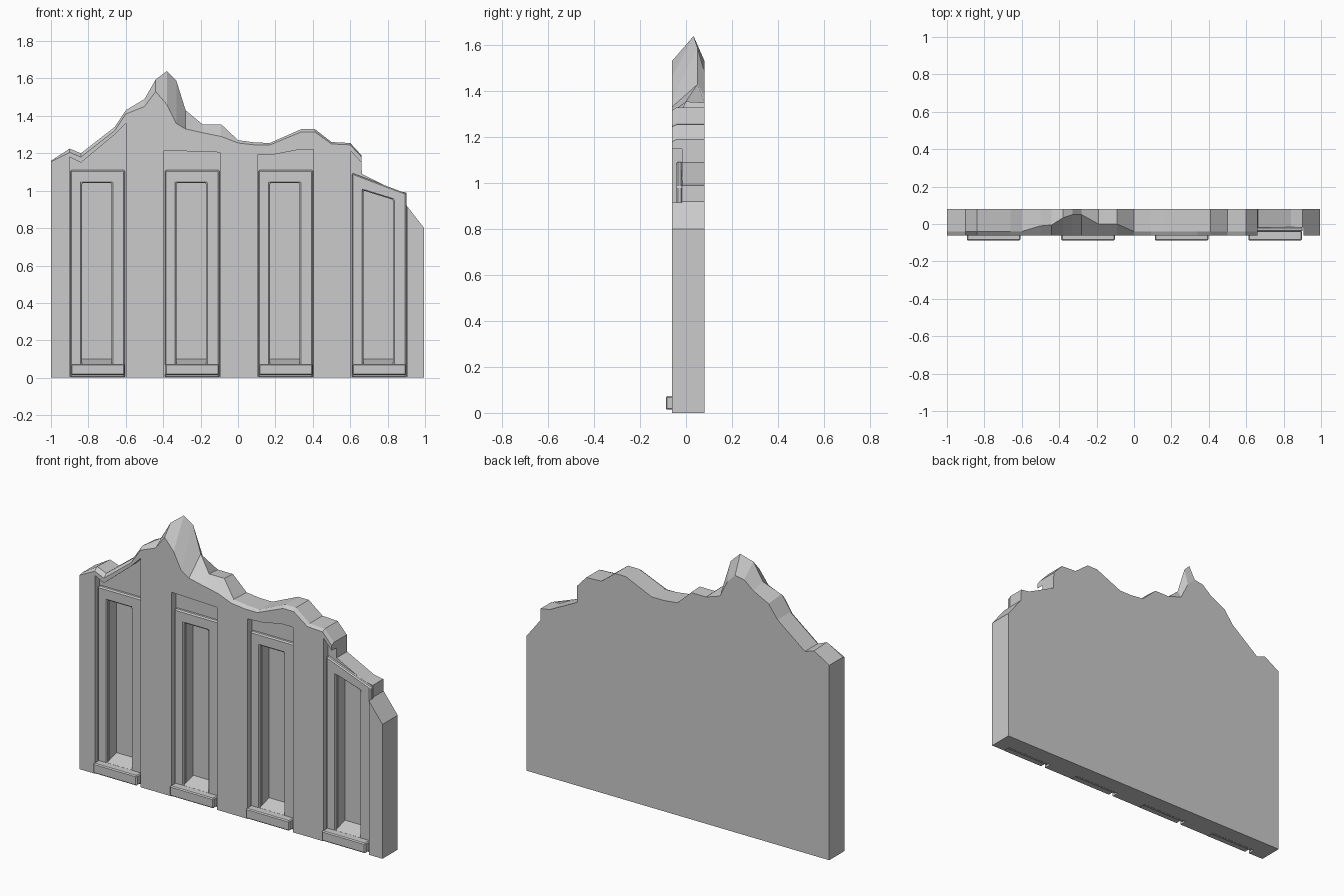
import bpy, bmesh

if "Cube" in bpy.data.objects:
    bpy.data.objects.remove(bpy.data.objects["Cube"])

FRONT, BACK = -0.062, 0.081


def mesh_object(name, verts, faces):
    me = bpy.data.meshes.new(name)
    bm = bmesh.new()
    vs = [bm.verts.new(v) for v in verts]
    for f in faces:
        bm.faces.new([vs[i] for i in f])
    bmesh.ops.recalc_face_normals(bm, faces=bm.faces)
    bm.to_mesh(me)
    bm.free()
    ob = bpy.data.objects.new(name, me)
    bpy.context.collection.objects.link(ob)
    return ob


def loft(name, rings):
    """Closed solid through matching cross-section rings."""
    n, m = len(rings[0]), len(rings)
    verts = [p for r in rings for p in r]
    faces = [list(range(n)), list(range((m - 1) * n, m * n))]
    for k in range(m - 1):
        for i in range(n):
            j = (i + 1) % n
            faces.append([k * n + i, k * n + j, (k + 1) * n + j, (k + 1) * n + i])
    return mesh_object(name, verts, faces)


def prism(name, outline, y0, y1):
    return loft(name, [[(x, y, z) for x, z in outline] for y in (y0, y1)])


def apply_mod(ob, kind, **settings):
    mod = ob.modifiers.new(kind.title(), kind)
    for k, v in settings.items():
        setattr(mod, k, v)
    bpy.context.view_layer.objects.active = ob
    bpy.ops.object.modifier_apply(modifier=mod.name)


def cut(ob, cutter):
    apply_mod(ob, 'BOOLEAN', operation='DIFFERENCE', solver='EXACT', object=cutter)


def bevel(ob, width):
    apply_mod(ob, 'BEVEL', width=width, segments=1, limit_method='ANGLE')


# broken wall: x, front edge z, ridge y, ridge z, back edge z
R = -0.04
stations = [
    (-1, 1.155, R, 1.16, 1.16), (-.9, 1.205, R, 1.225, 1.22),
    (-.84, 1.18, R, 1.20, 1.20), (-.66, 1.32, R, 1.34, 1.34),
    (-.6, 1.41, R, 1.43, 1.42), (-.5, 1.45, -.01, 1.49, 1.47),
    (-.44, 1.53, -.005, 1.595, 1.52), (-.38, 1.46, .033, 1.64, 1.53),
    (-.33, 1.36, .05, 1.59, 1.48), (-.28, 1.33, .05, 1.43, 1.38),
    (-.19, 1.31, 0, 1.355, 1.35), (-.09, 1.29, 0, 1.355, 1.35),
    (0, 1.255, R, 1.27, 1.265), (.09, 1.245, R, 1.258, 1.255),
    (.17, 1.245, R, 1.255, 1.255), (.34, 1.315, R, 1.33, 1.33),
    (.41, 1.315, R, 1.33, 1.33), (.5, 1.25, R, 1.26, 1.26),
    (.6, 1.245, R, 1.255, 1.255), (.66, 1.18, R, 1.19, 1.19),
    (.662, 1.09, R, 1.09, 1.09), (.84, 1.0, R, 1.0, 1.0),
    (.9, .99, R, .99, .99), (.902, .92, R, .92, .92), (.995, .8, R, .8, .8),
]
wall = loft("broken_wall", [
    [(x, FRONT, 0), (x, FRONT, zf), (x, yr, zr), (x, BACK, zb), (x, BACK, 0)]
    for x, zf, yr, zr, zb in stations])

# each bay: left x, recess top outline (right to left), frame top z left/right
bays = [
    (-.9, [(-.6, 1.36), (-.66, 1.30), (-.84, 1.15), (-.9, 1.18)], 1.11, 1.11),
    (-.395, [(-.095, 1.205), (-.395, 1.215)], 1.11, 1.11),
    (.105, [(.405, 1.22), (.33, 1.22), (.2, 1.195), (.105, 1.19)], 1.11, 1.11),
    (.605, [(.905, 1.12), (.70, 1.12), (.66, 1.15), (.605, 1.21)], 1.095, .985),
]
W = 0.30
for n, (x, top, zl, zr) in enumerate(bays, 1):
    # shallow bay recess
    recess = prism("recess_cutter", [(x, -.1), (x + W, -.1)] + top, -.2, -.018)
    cut(wall, recess)
    # deep window opening
    a, b = x + .065, x + .225
    drop = (zr - zl) / W
    opening = prism("opening_cutter",
                    [(a, .07), (b, .07), (b, zl - .07 + drop * .2),
                     (a, zl - .07 + drop * .065)], -.2, .05)
    cut(wall, opening)
    # window frame
    e = .004
    frame = prism(f"window_frame_{n}",
                  [(x + e, .002), (x + W - e, .002), (x + W - e, zr), (x + e, zl)],
                  -.042, -.015)
    cut(frame, opening)
    bevel(frame, .007)
    # projecting sill and sloped inner ledge
    sill = prism(f"window_sill_{n}",
                 [(x + .006, .014), (x + W - .006, .014),
                  (x + W - .006, .074), (x + .006, .074)], -.088, -.035)
    bevel(sill, .006)
    profile = [(-.04, .06), (-.04, .074), (.05, .10), (.05, .06)]
    loft(f"inner_ledge_{n}", [[(c, y, z) for y, z in profile] for c in (a, b)])
    for c in (recess, opening):
        bpy.data.objects.remove(c, do_unlink=True)
